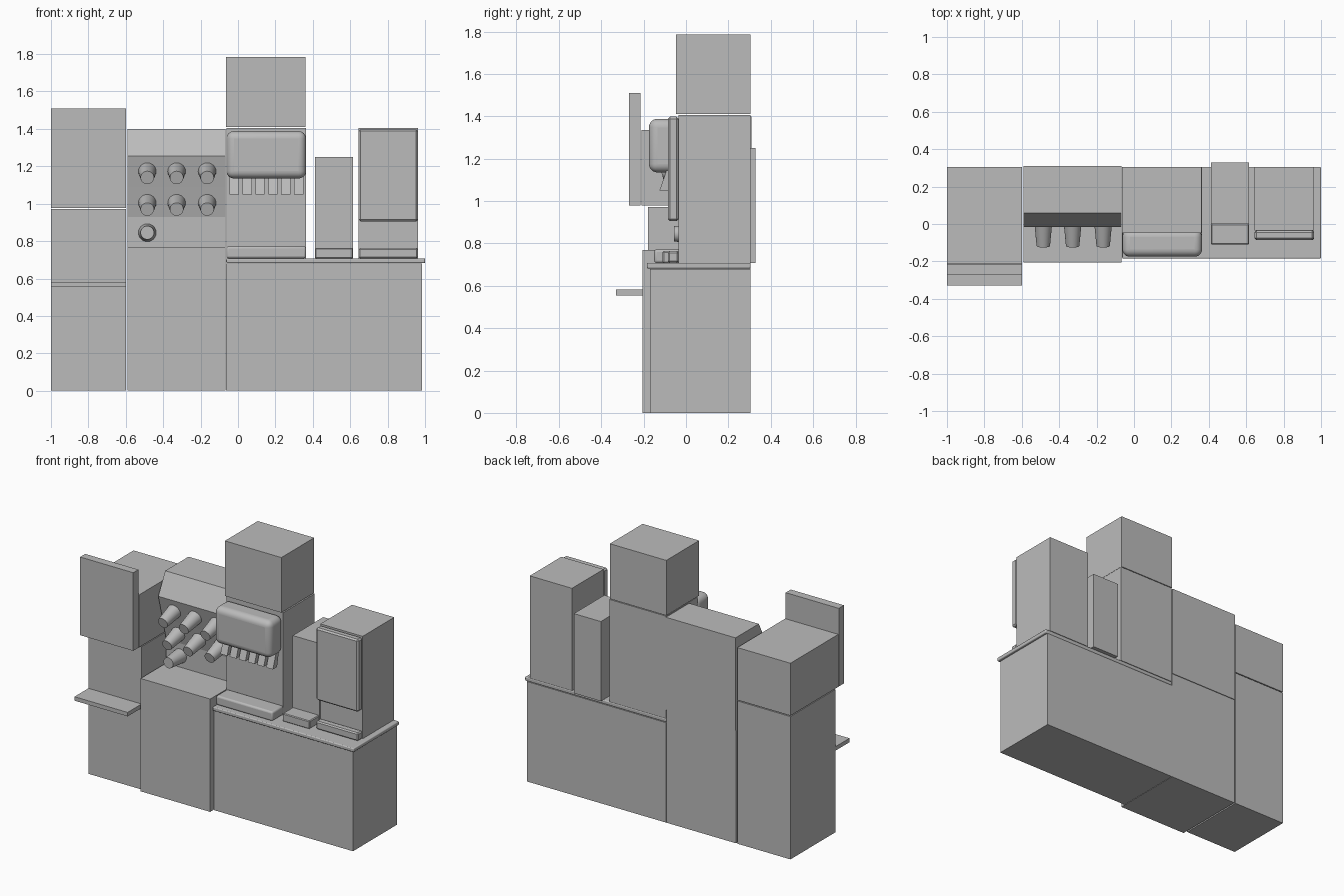
import bpy, bmesh, math
from mathutils import Vector

cube = bpy.data.objects.get("Cube")
if cube:
    bpy.data.objects.remove(cube, do_unlink=True)

grey = bpy.data.materials.new("plain grey")
grey.use_nodes = True
grey.diffuse_color = (0.5, 0.5, 0.5, 1)
grey.node_tree.nodes["Principled BSDF"].inputs["Base Color"].default_value = grey.diffuse_color


def finish(name, bm):
    bmesh.ops.recalc_face_normals(bm, faces=bm.faces)
    mesh = bpy.data.meshes.new(name)
    bm.to_mesh(mesh)
    bm.free()
    mesh.materials.append(grey)
    obj = bpy.data.objects.new(name, mesh)
    bpy.context.collection.objects.link(obj)
    return obj


def smooth(obj):
    bpy.ops.object.select_all(action="DESELECT")
    obj.select_set(True)
    bpy.context.view_layer.objects.active = obj
    bpy.ops.object.shade_smooth_by_angle(angle=math.radians(40))


def box(name, x, y, z, bevel=0, segments=1):
    """Box from (min, max) ranges, with optional rounded edges."""
    bm = bmesh.new()
    bmesh.ops.create_cube(bm, size=1)
    for v in bm.verts:
        v.co = [r[0] if c < 0 else r[1] for c, r in zip(v.co, (x, y, z))]
    obj = finish(name, bm)
    if bevel:
        mod = obj.modifiers.new("rounded edges", "BEVEL")
        mod.width, mod.segments = bevel, segments
        if segments > 1:
            smooth(obj)
    return obj


def extrude_profile(name, profile, x):
    """Side profile of (y, z) points extruded across the x range."""
    bm = bmesh.new()
    face = bm.faces.new([bm.verts.new((x[0], y, z)) for y, z in profile])
    moved = bmesh.ops.extrude_face_region(bm, geom=[face])["geom"]
    bmesh.ops.translate(bm, vec=(x[1] - x[0], 0, 0),
                        verts=[v for v in moved if isinstance(v, bmesh.types.BMVert)])
    return finish(name, bm)


def cup(name, base, tilt):
    """Tapered cup pointing forward, tipped down by tilt degrees."""
    bm = bmesh.new()
    bmesh.ops.create_cone(bm, cap_ends=True, segments=24,
                          radius1=0.048, radius2=0.036, depth=0.13)
    obj = finish(name, bm)
    obj.rotation_euler.x = math.radians(90 + tilt)
    a = math.radians(tilt)
    obj.location = Vector(base) + Vector((0, -math.cos(a), -math.sin(a))) * 0.062
    smooth(obj)


BACK = 0.305

# Ordering kiosk
KX = (-1.0, -0.6)
box("kiosk_base", KX, (-0.18, BACK), (0, 0.972))
box("kiosk_head", KX, (-0.21, BACK), (0.978, 1.335))
box("kiosk_screen", KX, (-0.27, -0.215), (0.978, 1.51))
box("kiosk_shelf", KX, (-0.33, -0.18), (0.555, 0.582))

# Cup dispenser cabinet with angled front
CX = (-0.59, -0.066)
box("cup_cabinet", CX, (-0.205, BACK), (0, 0.768))
extrude_profile("cup_dispenser", [(0.31, 0.768), (0.07, 0.768), (0.07, 0.93), (0.03, 1.088),
                                  (-0.015, 1.255), (0.06, 1.4), (0.31, 1.4)], CX)
for i, x in enumerate((-0.485, -0.328, -0.165)):
    cup(f"upper_cup_{i}", (x, 0.006, 1.172), 15)
    cup(f"middle_cup_{i}", (x, 0.051, 1.003), 15)
cup("lower_cup", (-0.485, 0.07, 0.845), 0)

# Counter
box("counter_cabinet", (-0.063, 0.985), (-0.17, BACK), (0, 0.68))
box("counter_top", (-0.063, 1.0), (-0.185, BACK), (0.682, 0.708), 0.006, 3)

# Drinks dispenser
DX = (-0.062, 0.364)
box("drinks_body", DX, (-0.035, BACK), (0.708, 1.405))
box("ice_bin", (-0.065, 0.36), (-0.048, BACK), (1.41, 1.785))
box("drinks_hood", DX, (-0.175, -0.03), (1.135, 1.388), 0.04, 6)
box("drinks_drip_tray", DX, (-0.15, -0.03), (0.708, 0.772), 0.012, 3)
for i in range(6):
    x = -0.045 + i * 0.069
    extrude_profile(f"nozzle_{i}", [(-0.09, 1.15), (-0.125, 1.05), (-0.08, 1.05), (-0.06, 1.15)],
                    (x, x + 0.05))

# Small brewer
SX = (0.412, 0.615)
box("small_brewer_body", SX, (0.0, 0.328), (0.708, 1.25))
box("small_brewer_tray", SX, (-0.11, 0.0), (0.708, 0.763), 0.005)

# Large brewer
LX = (0.645, 0.963)
box("large_brewer_body", LX, (-0.035, BACK), (0.708, 1.405))
box("large_brewer_door", LX, (-0.085, -0.035), (0.905, 1.398), 0.01)
box("large_brewer_tray", LX, (-0.085, -0.035), (0.708, 0.763), 0.008)
